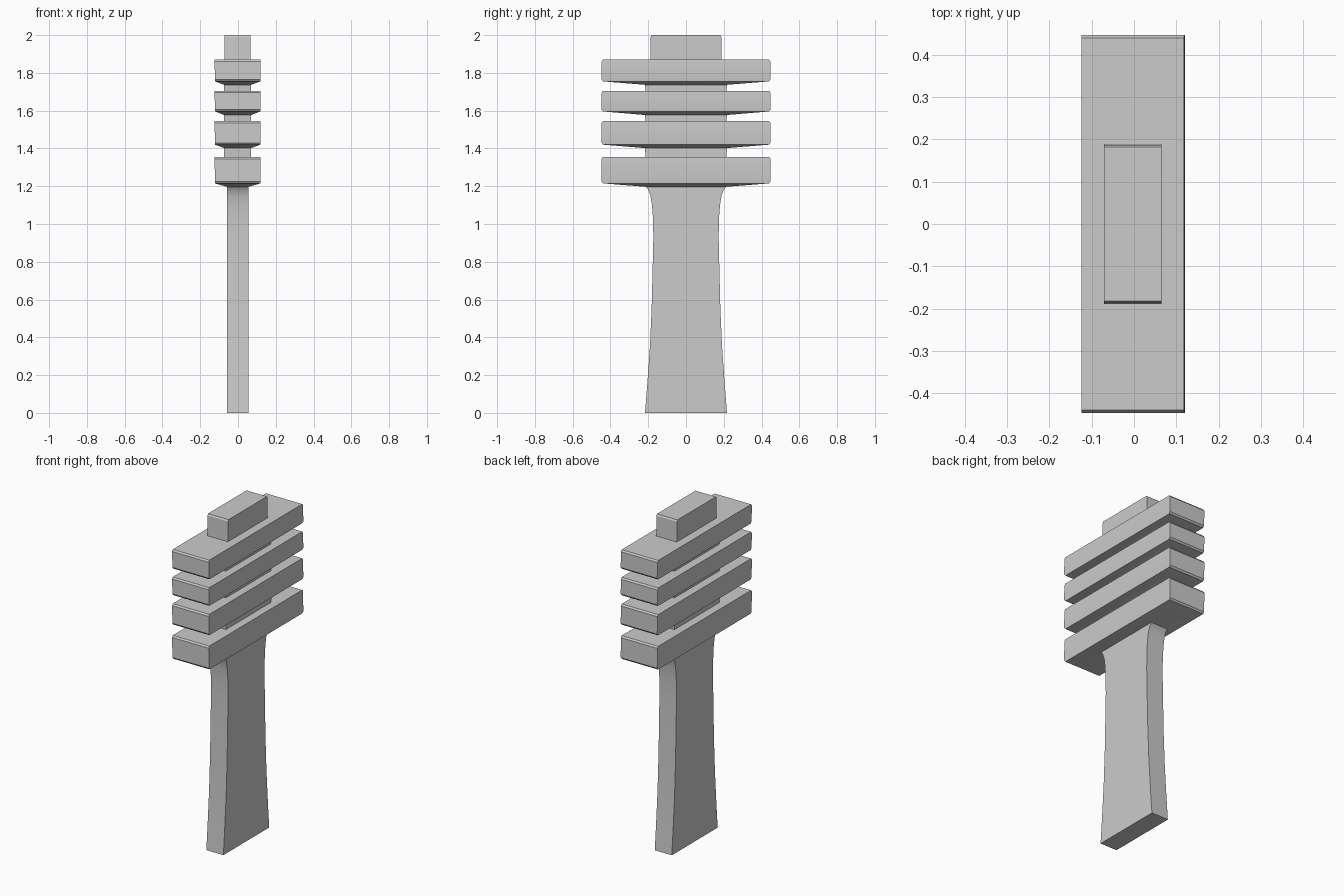
import bpy, bmesh

if "Cube" in bpy.data.objects:
    bpy.data.objects.remove(bpy.data.objects["Cube"])


def loft(name, rings, cap_bottom=False, cap_top=False):
    """Skin a stack of rectangles given as (z, x_min, x_max, half_y)."""
    bm = bmesh.new()
    loops = [[bm.verts.new(p) for p in
              ((x0, -y, z), (x1, -y, z), (x1, y, z), (x0, y, z))]
             for z, x0, x1, y in rings]
    for a, b in zip(loops, loops[1:]):
        for i in range(4):
            j = (i + 1) % 4
            bm.faces.new((a[i], a[j], b[j], b[i]))
    if cap_bottom:
        bm.faces.new(loops[0][::-1])
    if cap_top:
        bm.faces.new(loops[-1])
    mesh = bpy.data.meshes.new(name)
    bm.to_mesh(mesh)
    bm.free()
    obj = bpy.data.objects.new(name, mesh)
    bpy.context.collection.objects.link(obj)
    bpy.context.view_layer.objects.active = obj
    obj.select_set(True)
    return obj


# Flared shaft
X0, X1 = -0.058, 0.055
shaft = [(0, 0.217), (0.15, 0.205), (0.35, 0.191), (0.55, 0.182),
         (0.75, 0.177), (0.92, 0.173), (1.02, 0.174), (1.10, 0.180),
         (1.15, 0.188), (1.18, 0.199), (1.197, 0.212)]
loft("shaft", [(z, X0, X1, y) for z, y in shaft], cap_bottom=True)

# Stacked plates with sloped undersides, each carrying the neck above it:
# (underside centre z, plate bottom z, plate top z, next underside z)
tiers = [(1.197, 1.215, 1.355, 1.402), (1.402, 1.420, 1.545, 1.577),
         (1.577, 1.596, 1.705, 1.737), (1.737, 1.755, 1.870, None)]
NX0, NX1 = -0.073, 0.070
for n, (z0, zb, zt, z_next) in enumerate(tiers):
    start = (z0, X0, X1, 0.212) if n == 0 else (z0, NX0, NX1, 0.217)
    rings = [start,
             (zb, -0.122, 0.118, 0.439), (zb + 0.01, -0.122, 0.120, 0.447),
             (zt - 0.01, -0.124, 0.119, 0.447), (zt, -0.124, 0.118, 0.440)]
    if z_next:
        rings += [(zt, NX0, NX1, 0.214), (z_next, NX0, NX1, 0.217)]
    else:
        rings += [(zt, -0.071, 0.065, 0.189)]
    loft(f"plate_{n + 1}", rings)

# Top block
loft("top_block", [(1.870, -0.071, 0.065, 0.189), (1.99, -0.071, 0.065, 0.187),
                   (2.0, -0.071, 0.065, 0.182)], cap_top=True)

bpy.ops.object.shade_smooth_by_angle(angle=0.4)
